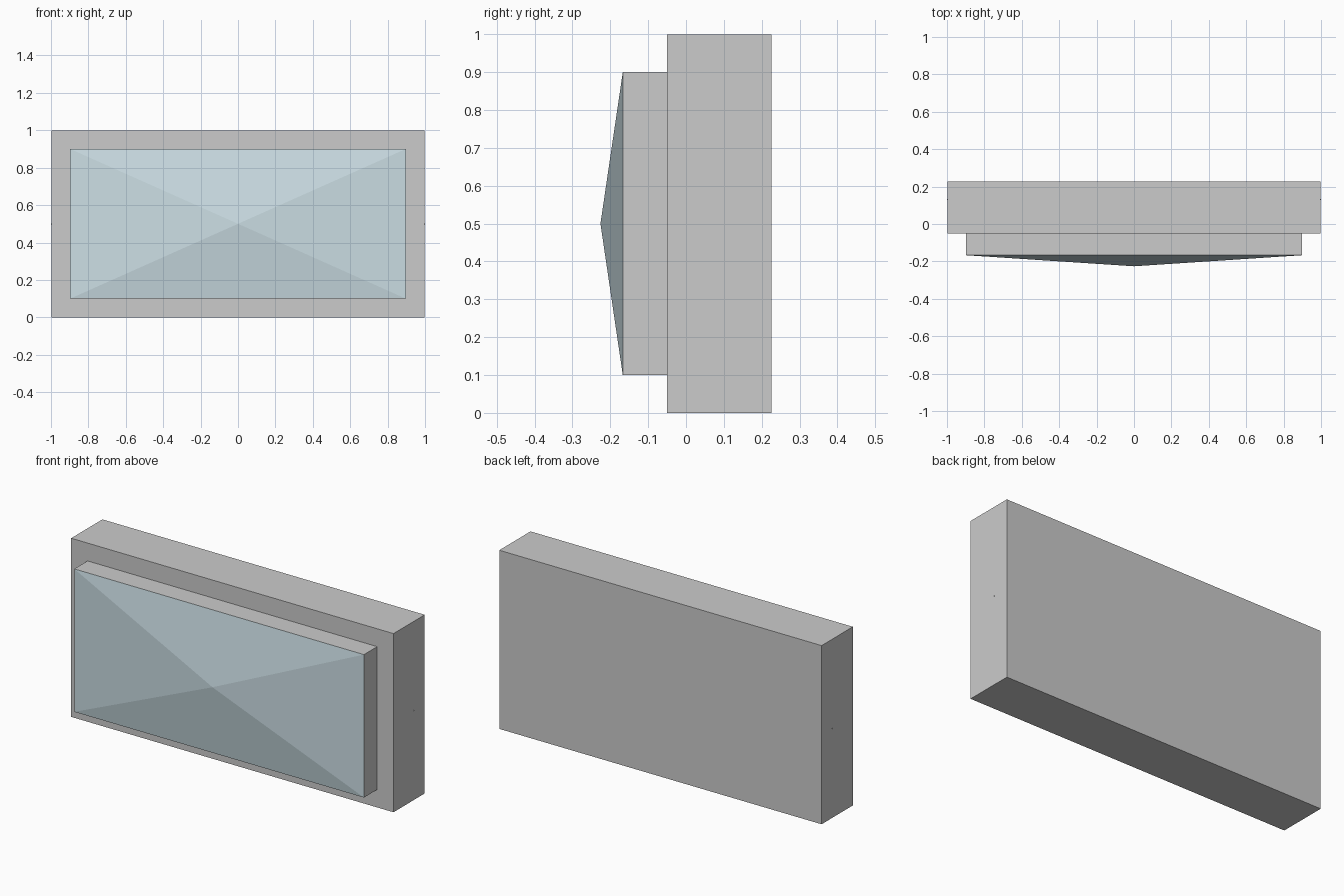
import bpy, bmesh, math
from mathutils import Matrix

if "Cube" in bpy.data.objects:
    bpy.data.objects.remove(bpy.data.objects["Cube"])


def finish(name, bm):
    bmesh.ops.recalc_face_normals(bm, faces=bm.faces)
    mesh = bpy.data.meshes.new(name)
    bm.to_mesh(mesh)
    bm.free()
    obj = bpy.data.objects.new(name, mesh)
    bpy.context.collection.objects.link(obj)
    return obj


def box(name, half_x, y0, y1, z0, z1):
    bm = bmesh.new()
    bmesh.ops.create_cube(bm, size=1)
    for v in bm.verts:
        v.co = (2 * half_x * v.co.x,
                y0 + (v.co.y + 0.5) * (y1 - y0),
                z0 + (v.co.z + 0.5) * (z1 - z0))
    return finish(name, bm)


# Main housing and the raised panel on its front
box("housing", 0.998, -0.05, 0.226, 0.0, 1.0)
box("raised_panel", 0.897, -0.167, -0.05, 0.1, 0.9)

# Shallow four-sided pyramid face
bm = bmesh.new()
base = [bm.verts.new((x, -0.167, z))
        for x, z in ((-0.897, 0.1), (0.897, 0.1), (0.897, 0.9), (-0.897, 0.9))]
apex = bm.verts.new((0, -0.226, 0.5))
for i in range(4):
    bm.faces.new((base[i], base[(i + 1) % 4], apex))
bm.faces.new(base[::-1])
lens = finish("pyramid_face", bm)
mat = bpy.data.materials.new("blue_grey")
mat.diffuse_color = (0.60, 0.73, 0.78, 1)
mat.use_nodes = True
mat.node_tree.nodes["Principled BSDF"].inputs["Base Color"].default_value = mat.diffuse_color
lens.data.materials.append(mat)

# Tiny pins in the middle of both ends
for side, label in ((-1, "left"), (1, "right")):
    bm = bmesh.new()
    bmesh.ops.create_cone(
        bm, cap_ends=True, segments=8, radius1=0.003, radius2=0.003, depth=0.01,
        matrix=Matrix.Translation((side * 0.995, 0.13, 0.5)) @ Matrix.Rotation(math.pi / 2, 4, "Y"))
    finish(label + "_end_pin", bm)
